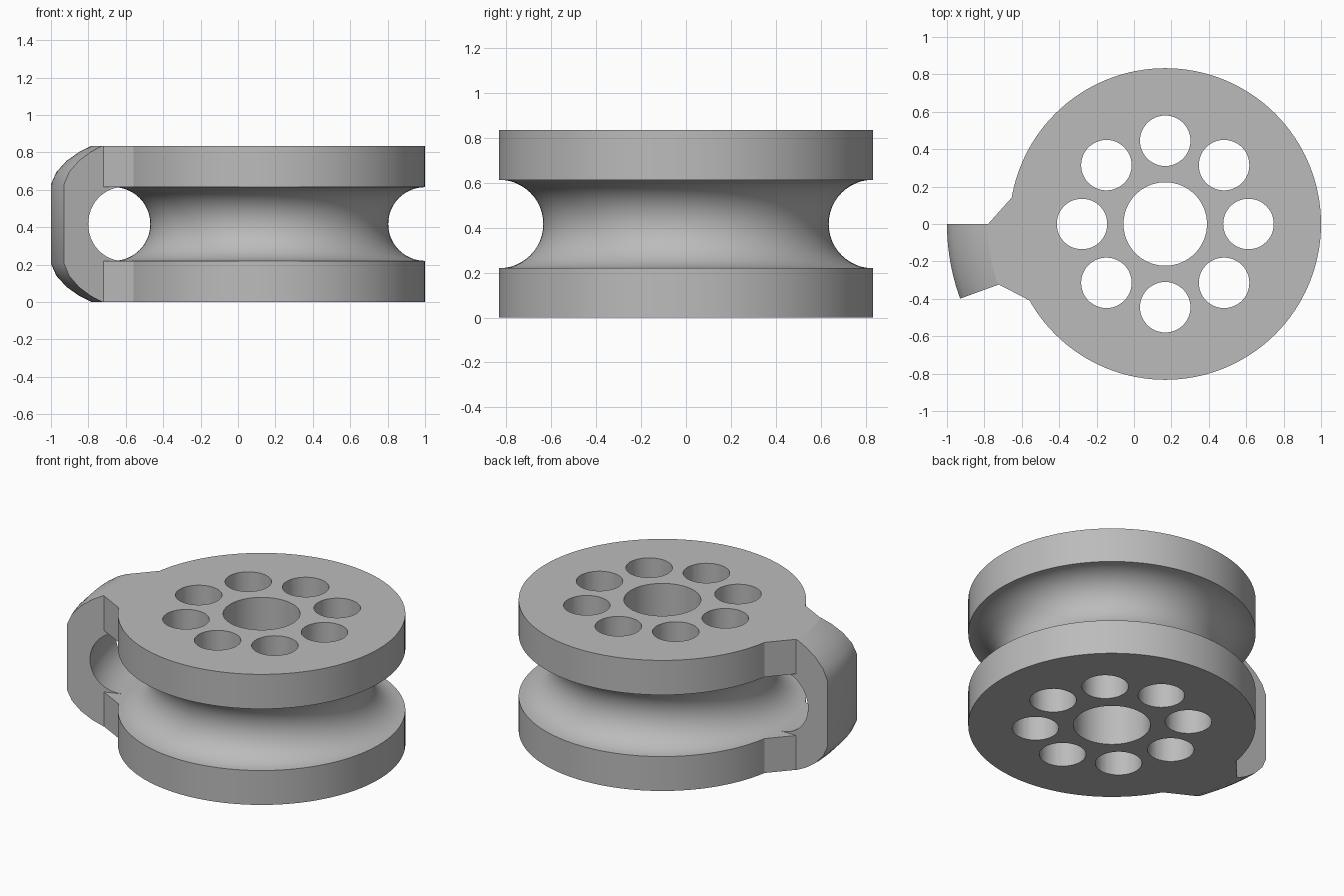
import bpy, bmesh, math

if "Cube" in bpy.data.objects:
    bpy.data.objects.remove(bpy.data.objects["Cube"])

CX, R, H = 0.167, 0.833, 0.835        # wheel centre, rim radius, height
GZ, GR = 0.417, 0.197                 # groove centre height and radius

grey = bpy.data.materials.new("plain grey")
grey.diffuse_color = (0.5, 0.5, 0.5, 1)
grey.use_nodes = True
grey.node_tree.nodes["Principled BSDF"].inputs["Base Color"].default_value = grey.diffuse_color


def finish(name, bm):
    bmesh.ops.recalc_face_normals(bm, faces=bm.faces)
    me = bpy.data.meshes.new(name)
    bm.to_mesh(me)
    bm.free()
    me.materials.append(grey)
    ob = bpy.data.objects.new(name, me)
    bpy.context.collection.objects.link(ob)
    return ob


def sweep(name, profile, start, end, steps):
    """Turn a closed (radius, z) profile about the wheel axis."""
    full = abs(end - start) >= 360
    bm = bmesh.new()
    rings = []
    for i in range(steps if full else steps + 1):
        a = math.radians(start + (end - start) * i / steps)
        rings.append([bm.verts.new((CX + r * math.cos(a), r * math.sin(a), z))
                      for r, z in profile])
    n = len(profile)
    for i in range(steps):
        p, q = rings[i], rings[(i + 1) % len(rings)]
        for j in range(n):
            k = (j + 1) % n
            bm.faces.new((p[j], p[k], q[k], q[j]))
    if not full:
        bm.faces.new(rings[0])
        bm.faces.new(rings[-1])
    return finish(name, bm)


def prism(name, outline, z0, z1):
    bm = bmesh.new()
    low = bm.faces.new([bm.verts.new((x, y, z0)) for x, y in outline])
    geo = bmesh.ops.extrude_face_region(bm, geom=[low])["geom"]
    for v in geo:
        if isinstance(v, bmesh.types.BMVert):
            v.co.z = z1
    return finish(name, bm)


def circle(x, y, r, n):
    return [(x + r * math.cos(math.tau * i / n), y + r * math.sin(math.tau * i / n))
            for i in range(n)]


def combine(target, other, operation):
    mod = target.modifiers.new(operation, 'BOOLEAN')
    mod.operation, mod.solver, mod.object = operation, 'EXACT', other
    bpy.context.view_layer.objects.active = target
    bpy.ops.object.modifier_apply(modifier=mod.name)
    bpy.data.objects.remove(other)


def arc(a0, a1, n):
    return [(R + GR * math.cos(math.radians(a0 + (a1 - a0) * i / n)),
             GZ + GR * math.sin(math.radians(a0 + (a1 - a0) * i / n)))
            for i in range(n + 1)]


# Grooved wheel with its centre bore
wheel = sweep("grooved_wheel",
              [(0.223, 0), (R, 0)] + arc(270, 90, 24) + [(R, H), (0.223, H)],
              0, 360, 128)

# Ring of eight lightening holes
for i in range(8):
    a = math.radians(45 * i)
    hole = prism("hole_cutter", circle(CX + 0.445 * math.cos(a),
                                       0.445 * math.sin(a), 0.135, 48), -0.1, H + 0.1)
    combine(wheel, hole, 'DIFFERENCE')

# Curved clip bridging the groove, with rounded outer corners
corner = [(0.95, H), (1.015, 0.803), (1.083, 0.755), (1.138, 0.695), (1.167, 0.63)]
outer = corner + [(r, H - z) for r, z in reversed(corner)]
clip = sweep("rope_clip",
             [(0.8, H)] + outer + [(0.8, 0), (0.8, GZ - GR)] + arc(-90, 90, 24)
             + [(0.8, GZ + GR)], 180, 200, 12)

# Flared webs joining the clip to both rims
flare = [(-0.78, 0), (-0.655, 0.14), (-0.58, 0.14), (-0.5, -0.38),
         (-0.56, -0.408), (-0.72, -0.325)]
for z0, z1 in ((0, GZ - GR), (GZ + GR, H)):
    combine(clip, prism("web", flare, z0, z1), 'UNION')
combine(wheel, clip, 'UNION')

bpy.ops.object.select_all(action='DESELECT')
wheel.select_set(True)
bpy.context.view_layer.objects.active = wheel
bpy.ops.object.shade_smooth_by_angle(angle=math.radians(25))
